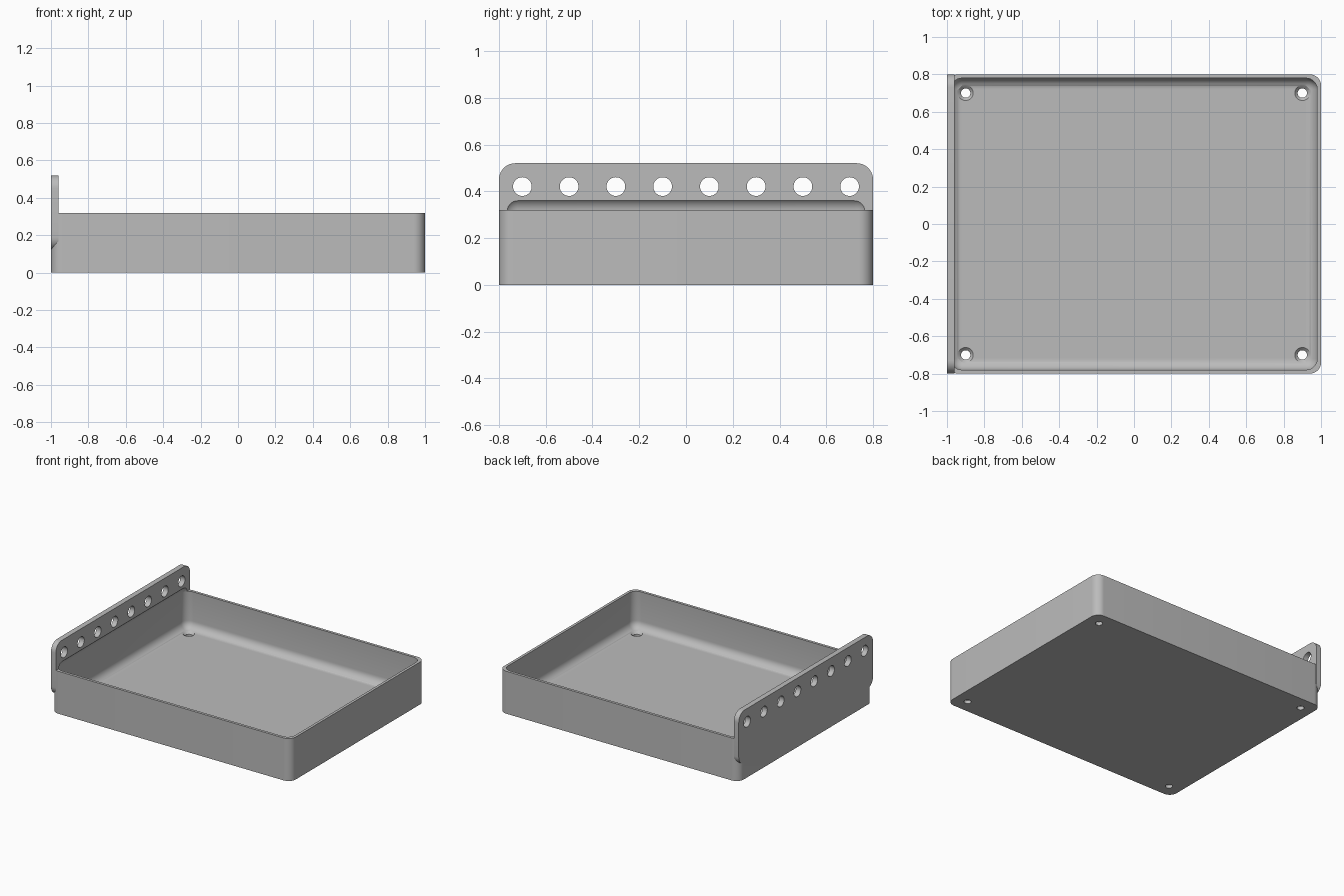
import bpy, bmesh, math
from mathutils import Matrix, Vector

cube = bpy.data.objects.get("Cube")
if cube:
    bpy.data.objects.remove(cube, do_unlink=True)

grey = bpy.data.materials.new("light grey")
grey.use_nodes = True
GREY = (0.5, 0.5, 0.5, 1)
grey.diffuse_color = GREY
grey.node_tree.nodes["Principled BSDF"].inputs["Base Color"].default_value = GREY


def make_object(name, bm):
    mesh = bpy.data.meshes.new(name)
    bmesh.ops.recalc_face_normals(bm, faces=bm.faces)
    bm.to_mesh(mesh)
    bm.free()
    mesh.materials.append(grey)
    obj = bpy.data.objects.new(name, mesh)
    bpy.context.collection.objects.link(obj)
    return obj


def rounded_box(name, low, high, radius, axis=None):
    """Box rounded on the edges along one axis, or on every edge."""
    low, high = Vector(low), Vector(high)
    bm = bmesh.new()
    bmesh.ops.create_cube(bm, size=1)
    bmesh.ops.scale(bm, vec=high - low, verts=bm.verts)
    bmesh.ops.translate(bm, vec=(low + high) / 2, verts=bm.verts)

    def along(edge):
        d = edge.verts[0].co - edge.verts[1].co
        return axis is None or abs(d[axis]) > 1e-4

    bmesh.ops.bevel(bm, geom=[e for e in bm.edges if along(e)], offset=radius,
                    segments=10, profile=0.5, affect='EDGES')
    return make_object(name, bm)


def add_cone(bm, centre, r_low, r_high, depth, rotation=Matrix()):
    bmesh.ops.create_cone(bm, cap_ends=True, segments=40, radius1=r_low, radius2=r_high,
                          depth=depth, matrix=Matrix.Translation(centre) @ rotation)


def combine(target, tool, operation):
    """Apply a boolean and remove the tool."""
    tool.hide_render = True
    mod = target.modifiers.new(operation.lower(), 'BOOLEAN')
    mod.operation, mod.object, mod.solver = operation, tool, 'EXACT'
    bpy.ops.object.select_all(action='DESELECT')
    bpy.context.view_layer.objects.active = target
    target.select_set(True)
    bpy.ops.object.modifier_apply(modifier=mod.name)
    bpy.data.objects.remove(tool, do_unlink=True)


FLOOR = 0.04

# Tray body joined with the tall end plate
tray = rounded_box("tray", (-1, -0.8, 0), (1, 0.8, 0.32), 0.06, axis=2)
plate = rounded_box("end_plate", (-1, -0.8, 0.12), (-0.96, 0.8, 0.52), 0.07, axis=0)
combine(tray, plate, 'UNION')

# Rounded hollow, reaching slightly under the plate
hollow = rounded_box("hollow", (-0.98, -0.78, FLOOR), (0.98, 0.78, 0.375), 0.06)
combine(tray, hollow, 'DIFFERENCE')

# Row of round holes through the plate
bm = bmesh.new()
for i in range(-3, 5):
    add_cone(bm, (-0.98, 0.2 * i - 0.1, 0.42), 0.04, 0.04, 0.2,
             Matrix.Rotation(math.pi / 2, 4, 'Y'))
combine(tray, make_object("plate_holes", bm), 'DIFFERENCE')

# Countersunk screw holes in the floor corners
screw_holes, countersinks = bmesh.new(), bmesh.new()
for x in (-0.9, 0.9):
    for y in (-0.7, 0.7):
        add_cone(screw_holes, (x, y, 0), 0.025, 0.025, 0.2)
        add_cone(countersinks, (x, y, FLOOR), 0.025, 0.055, 0.03)
combine(tray, make_object("screw_holes", screw_holes), 'DIFFERENCE')
combine(tray, make_object("countersinks", countersinks), 'DIFFERENCE')

bpy.ops.object.shade_smooth_by_angle(angle=math.radians(30))
